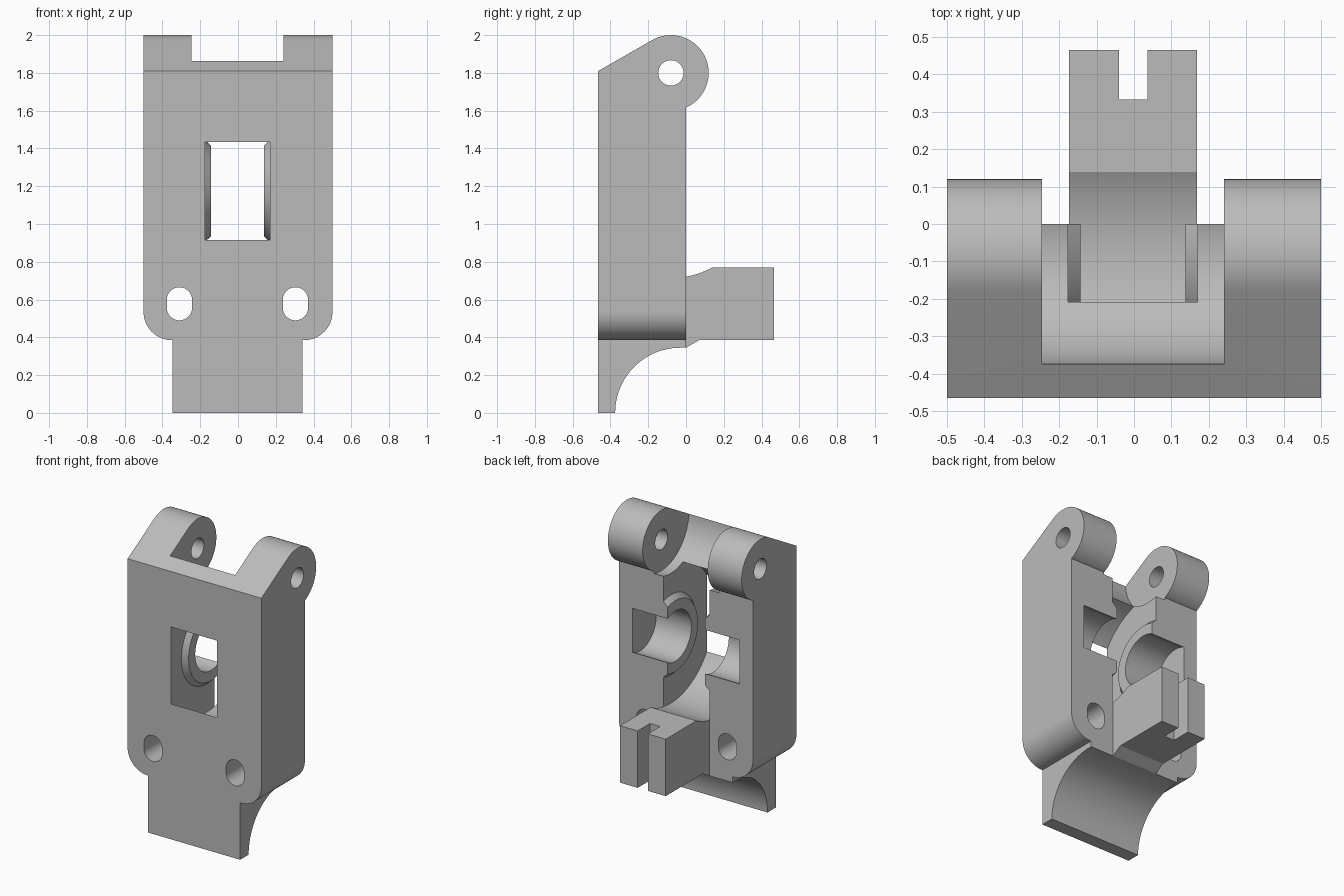
import bpy, bmesh
from math import sin, cos, pi, radians
from mathutils import Matrix

if "Cube" in bpy.data.objects:
    bpy.data.objects.remove(bpy.data.objects["Cube"], do_unlink=True)

grey = bpy.data.materials.new("plain grey")
grey.use_nodes = True
grey.diffuse_color = (0.5, 0.5, 0.5, 1)
grey.node_tree.nodes["Principled BSDF"].inputs["Base Color"].default_value = (0.5, 0.5, 0.5, 1)

SHIFT = -0.003            # inner features sit slightly off centre
HINGE = (-0.08, 1.8)      # (y, z) of the hinge pin
AXLE = (-0.083, 1.175)    # (y, z) of the bearing axle


def arc(centre, r, start, end, n=24):
    """Points on an arc, angles in degrees."""
    steps = [radians(start + (end - start) * i / n) for i in range(n + 1)]
    return [(centre[0] + r * cos(a), centre[1] + r * sin(a)) for a in steps]


def circle(centre, r, n=64):
    return arc(centre, r, 0, 360, n)[:-1]


def finish(bm, name):
    bmesh.ops.recalc_face_normals(bm, faces=bm.faces)
    mesh = bpy.data.meshes.new(name)
    bm.to_mesh(mesh)
    bm.free()
    mesh.materials.append(grey)
    ob = bpy.data.objects.new(name, mesh)
    bpy.context.collection.objects.link(ob)
    return ob


def prism(name, pts, axis, lo, hi):
    """Extrude a (y, z) profile along x, or an (x, z) profile along y."""
    bm = bmesh.new()
    place = (lambda p, t: (t, p[0], p[1])) if axis == "x" else (lambda p, t: (p[0], t, p[1]))
    face = bm.faces.new([bm.verts.new(place(p, lo)) for p in pts])
    ext = bmesh.ops.extrude_face_region(bm, geom=[face])
    verts = [g for g in ext["geom"] if isinstance(g, bmesh.types.BMVert)]
    bmesh.ops.translate(bm, verts=verts, vec=place((0, 0), hi - lo))
    return finish(bm, name)


def lathe_x(name, pts, centre, n=96):
    """Revolve (x, radius) points around an x-parallel axis."""
    bm = bmesh.new()
    verts = [bm.verts.new((x, centre[0], centre[1] + r)) for x, r in pts]
    edges = [bm.edges.new(pair) for pair in zip(verts, verts[1:])]
    bmesh.ops.spin(bm, geom=verts + edges, cent=(0, *centre), axis=(1, 0, 0),
                   angle=2 * pi, steps=n)
    bmesh.ops.remove_doubles(bm, verts=bm.verts, dist=1e-5)
    return finish(bm, name)


def combine(target, tool, operation):
    mod = target.modifiers.new(operation, "BOOLEAN")
    mod.operation, mod.solver, mod.object = operation, "EXACT", tool
    bpy.context.view_layer.objects.active = target
    bpy.ops.object.modifier_apply(modifier=mod.name)
    bpy.data.objects.remove(tool, do_unlink=True)


# Main body: side profile with hinge barrel, trimmed to rounded lower corners
side = [(-0.465, 0.385), (0, 0.385), (0, 1.617)]
side += arc(HINGE, 0.2, -66, 120, 48) + [(-0.465, 1.81)]
body = prism("idler_arm", side, "x", -0.5, 0.5)
outline = [(0.5, 2.1), (-0.5, 2.1)]
outline += arc((-0.35, 0.535), 0.15, 180, 270) + arc((0.35, 0.535), 0.15, 270, 360)
combine(body, prism("outline", outline, "y", -0.6, 0.3), "INTERSECT")

# Lower tab with a concave back
tab = [(-0.465, 0.45), (-0.465, 0), (-0.38, 0)]
tab += arc((-0.03, 0), 0.345, 180, 90) + [(0, 0.345), (0, 0.45)]
combine(body, prism("lower_tab", tab, "x", -0.347, 0.342), "UNION")

# Rear block with a vertical slot in its end
block = [(-0.05, 0.345), (0, 0.345), (0.07, 0.385), (0.465, 0.385), (0.465, 0.77), (-0.05, 0.77)]
combine(body, prism("rear_block", block, "x", -0.174, 0.168), "UNION")
slot = [(0.333, 0.2), (0.6, 0.2), (0.6, 0.9), (0.333, 0.9)]
combine(body, prism("block_slot", slot, "x", -0.04, 0.036), "DIFFERENCE")

# Rounded gap between the hinge ears
gap = [(0.215, 2.2), (-0.375, 2.2)] + arc((-0.08, 1.885), 0.295, 180, 360, 48)
combine(body, prism("hinge_gap", gap, "x", -0.246, 0.24), "DIFFERENCE")

# Bearing pocket that leaves a tapered boss on each wall
half = [(-0.14, 0), (-0.14, 0.24), (-0.173, 0.27), (-0.173, 0.462)]
pocket = half + [(-x, r) for x, r in reversed(half)]
pocket = [(x + SHIFT, r) for x, r in pocket]
combine(body, lathe_x("bearing_pocket", pocket, AXLE), "DIFFERENCE")

# Axle channel, open at the back
combine(body, prism("axle_channel", circle(AXLE, 0.17), "x", -0.4, 0.4), "DIFFERENCE")

# Hinge pin hole
combine(body, prism("pin_hole", circle(HINGE, 0.067, 40), "x", -0.7, 0.7), "DIFFERENCE")

# Pair of elongated screw holes
for sign in (-1, 1):
    x = sign * 0.307 + SHIFT
    hole = arc((x, 0.598), 0.067, 0, 180) + arc((x, 0.557), 0.067, 180, 360)
    combine(body, prism("screw_hole", hole, "y", -0.7, 0.3), "DIFFERENCE")

# Smooth the curved walls, keep edges crisp
bpy.ops.object.select_all(action="DESELECT")
body.select_set(True)
bpy.context.view_layer.objects.active = body
bpy.ops.object.shade_smooth_by_angle(angle=radians(25))
